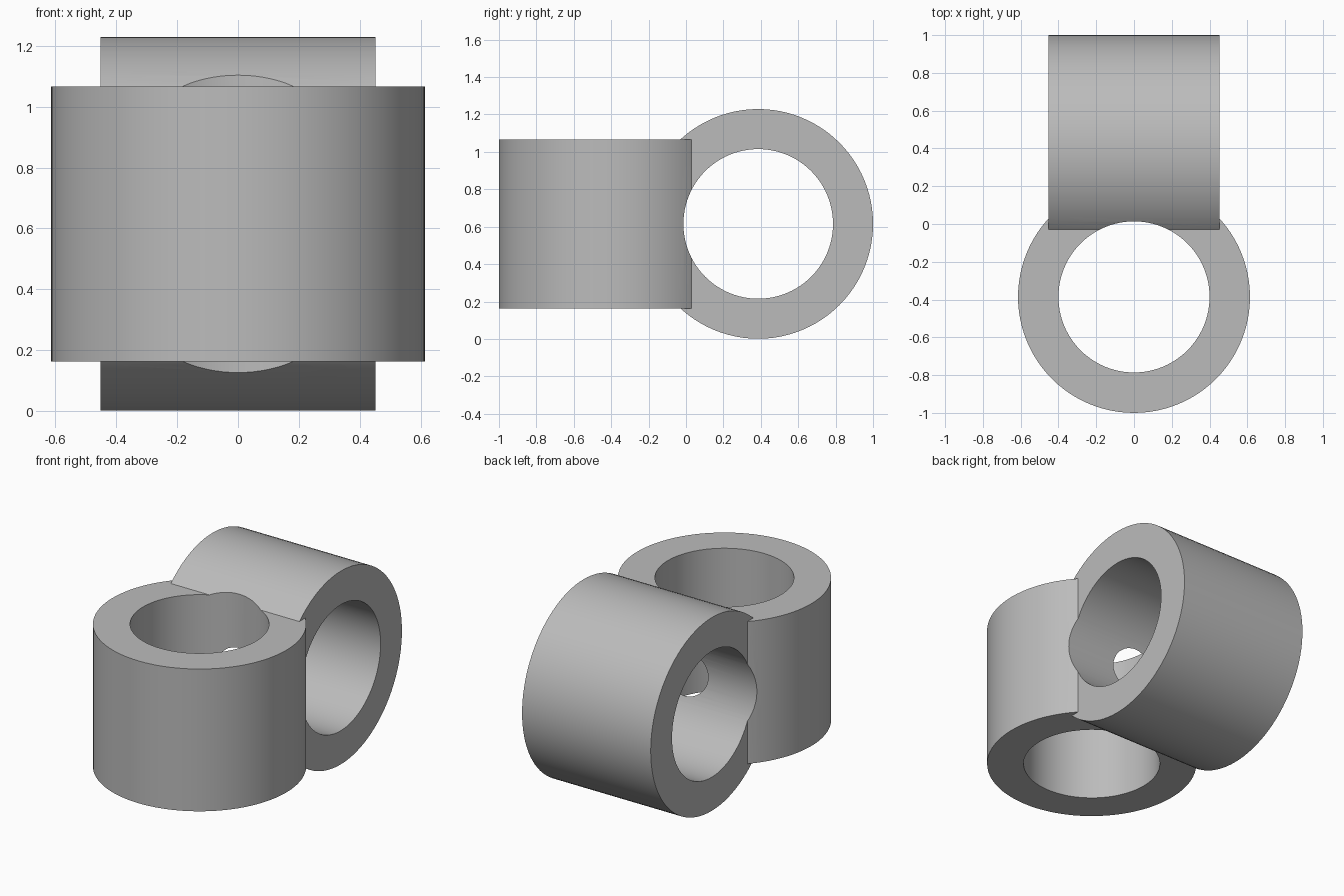
import bpy, math

OUTER, BORE, HALF, OFFSET, MID = 0.614, 0.4, 0.452, 0.386, 0.615

if "Cube" in bpy.data.objects:
    bpy.data.objects.remove(bpy.data.objects["Cube"], do_unlink=True)

grey = bpy.data.materials.new("plain grey")
grey.use_nodes = True
colour = (0.5, 0.5, 0.5, 1)
grey.diffuse_color = colour
grey.node_tree.nodes["Principled BSDF"].inputs["Base Color"].default_value = colour


def cylinder(name, radius, half, y, tilt):
    bpy.ops.mesh.primitive_cylinder_add(
        vertices=96, radius=radius, depth=2 * half,
        location=(0, y, MID), rotation=(0, tilt, 0))
    ob = bpy.context.object
    ob.name = name
    ob.data.materials.append(grey)
    bpy.ops.object.transform_apply(location=True, rotation=True, scale=True)
    return ob


def combine(target, tool, operation):
    mod = target.modifiers.new(operation.lower(), "BOOLEAN")
    mod.operation = operation
    mod.solver = "EXACT"
    mod.object = tool
    bpy.context.view_layer.objects.active = target
    bpy.ops.object.modifier_apply(modifier=mod.name)
    bpy.data.objects.remove(tool, do_unlink=True)


# Upright sleeve at the front joined to a sideways sleeve at the back
body = cylinder("crossed_sleeves", OUTER, HALF, -OFFSET, 0)
combine(body, cylinder("sideways_sleeve", OUTER, HALF, OFFSET, math.pi / 2), "UNION")

# Both bores run through everything and open a small window where they meet
combine(body, cylinder("upright_bore", BORE, 1, -OFFSET, 0), "DIFFERENCE")
combine(body, cylinder("sideways_bore", BORE, 1, OFFSET, math.pi / 2), "DIFFERENCE")

# Rounded walls, sharp rims
bpy.ops.object.select_all(action="DESELECT")
body.select_set(True)
bpy.context.view_layer.objects.active = body
bpy.ops.object.shade_smooth_by_angle(angle=math.radians(30))
